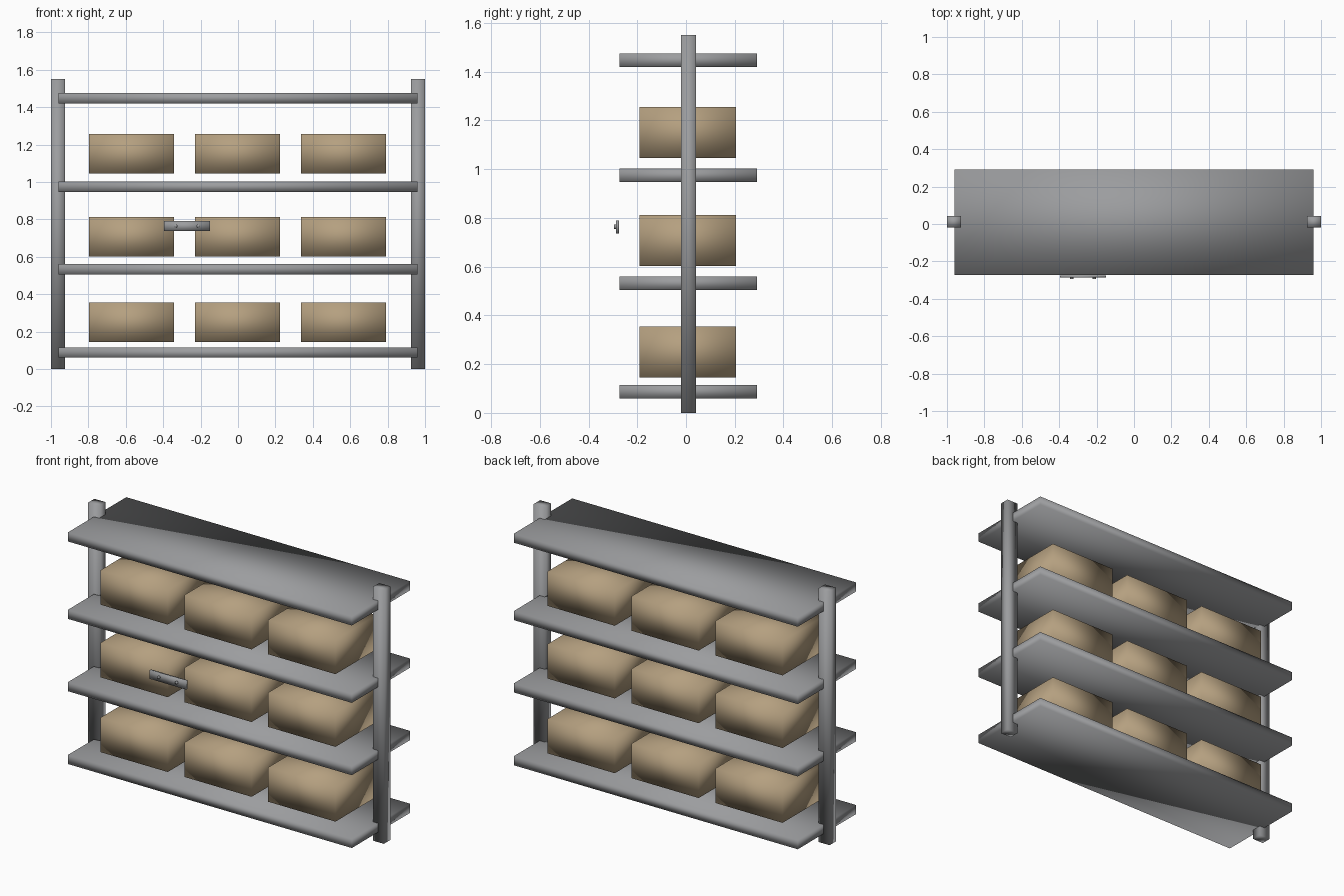
import bpy
import bmesh
from mathutils import Matrix, Vector

cube = bpy.data.objects.get("Cube")
if cube:
    bpy.data.objects.remove(cube, do_unlink=True)


def material(name, rgb):
    mat = bpy.data.materials.new(name)
    mat.use_nodes = True
    mat.diffuse_color = (*rgb, 1)
    mat.node_tree.nodes["Principled BSDF"].inputs["Base Color"].default_value = (*rgb, 1)
    return mat


steel = material("grey steel", (0.33, 0.335, 0.345))
cardboard = material("tan cardboard", (0.46, 0.35, 0.215))


def finish(name, bm, mat):
    for face in bm.faces:
        face.smooth = True
    mesh = bpy.data.meshes.new(name)
    bm.to_mesh(mesh)
    bm.free()
    mesh.materials.append(mat)
    obj = bpy.data.objects.new(name, mesh)
    bpy.context.collection.objects.link(obj)
    return obj


def box(name, low, high, mat):
    """Softly shaded block between two opposite corners."""
    low, high = Vector(low), Vector(high)
    bm = bmesh.new()
    transform = Matrix.Translation((low + high) / 2) @ Matrix.Diagonal((*(high - low), 1))
    bmesh.ops.create_cube(bm, size=1, matrix=transform)
    return finish(name, bm, mat)


# Upright posts at both ends
for side, x in (("right", -0.9625), ("left", 0.9625)):
    box(f"{side}_post", (x - 0.0375, -0.02, 0), (x + 0.0375, 0.042, 1.55), steel)

# Shelves
for i, z in enumerate((0.06, 0.505, 0.947, 1.42)):
    box(f"shelf_{i + 1}", (-0.96, -0.272, z), (0.96, 0.292, z + 0.055), steel)

# Three rows of cartons
for row, z in enumerate((0.145, 0.602, 1.046)):
    for col in range(3):
        x = -0.797 + col * 0.567
        box(f"carton_{row + 1}_{col + 1}", (x, -0.19, z),
            (x + 0.455, 0.206, z + 0.21), cardboard)

# Small plate in front of the middle row, held by two screws
box("label_plate", (-0.396, -0.287, 0.737), (-0.149, -0.275, 0.79), steel)
for i, x in enumerate((-0.333, -0.212)):
    bm = bmesh.new()
    bmesh.ops.create_cone(bm, cap_ends=True, segments=12, radius1=0.009, radius2=0.009,
                          depth=0.01,
                          matrix=Matrix.Translation((x, -0.29, 0.764)) @ Matrix.Rotation(1.5708, 4, "X"))
    finish(f"plate_screw_{i + 1}", bm, steel)
